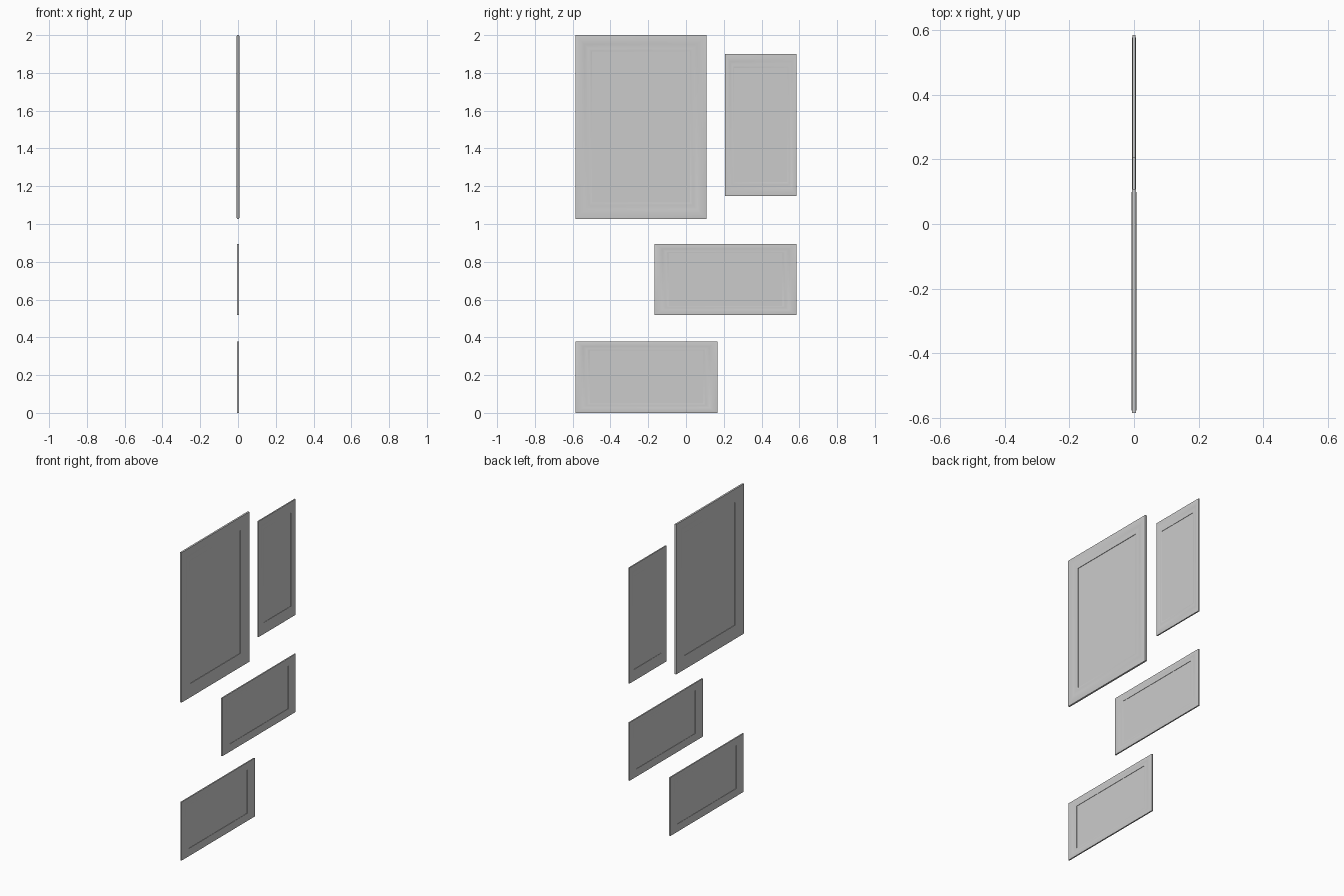
import bpy, bmesh

if "Cube" in bpy.data.objects:
    bpy.data.objects.remove(bpy.data.objects["Cube"])

# Moulding half-profile: (0 = outer edge .. 1 = inner edge, fraction of half depth)
HALF = [(0.0, 0.72), (0.08, 0.86), (0.22, 0.97), (0.34, 1.0), (0.44, 0.96),
        (0.55, 0.80), (0.64, 0.70), (0.74, 0.68), (0.84, 0.72), (0.93, 0.66), (1.0, 0.52)]
PROFILE = HALF + [(u, -h) for u, h in reversed(HALF)]


def add_object(name, bm):
    bmesh.ops.recalc_face_normals(bm, faces=bm.faces)
    mesh = bpy.data.meshes.new(name)
    bm.to_mesh(mesh)
    bm.free()
    obj = bpy.data.objects.new(name, mesh)
    bpy.context.collection.objects.link(obj)
    bpy.ops.object.select_all(action='DESELECT')
    obj.select_set(True)
    bpy.context.view_layer.objects.active = obj
    return obj


def picture(name, y0, y1, z0, z1, inset_y, inset_z, half_depth):
    # Mitred moulding: profile section at each corner, bridged around
    bm = bmesh.new()
    rings = []
    for sy, sz in ((0, 0), (1, 0), (1, 1), (0, 1)):
        ring = []
        for u, h in PROFILE:
            y = y1 - u * inset_y if sy else y0 + u * inset_y
            z = z1 - u * inset_z if sz else z0 + u * inset_z
            ring.append(bm.verts.new((h * half_depth, y, z)))
        rings.append(ring)
    n = len(PROFILE)
    for i in range(4):
        a, b = rings[i], rings[(i + 1) % 4]
        for j in range(n):
            k = (j + 1) % n
            bm.faces.new((a[j], a[k], b[k], b[j]))
    add_object(name + "_frame", bm)
    bpy.ops.object.shade_smooth_by_angle(angle=0.5)

    # Flat canvas set back inside the moulding
    bm = bmesh.new()
    bmesh.ops.create_cube(bm, size=1)
    w, t = y1 - y0 - 2 * inset_y, z1 - z0 - 2 * inset_z
    for v in bm.verts:
        v.co.x *= half_depth * 0.3
        v.co.y = v.co.y * w + (y0 + y1) / 2
        v.co.z = v.co.z * t + (z0 + z1) / 2
    add_object(name + "_canvas", bm)


picture("large_picture", -0.586, 0.108, 1.027, 2.0, 0.088, 0.088, 0.008)
picture("tall_picture", 0.206, 0.586, 1.149, 1.90, 0.049, 0.073, 0.0058)
picture("middle_wide_picture", -0.167, 0.586, 0.518, 0.895, 0.074, 0.049, 0.0058)
picture("lower_wide_picture", -0.586, 0.166, 0.0, 0.379, 0.074, 0.049, 0.0058)
